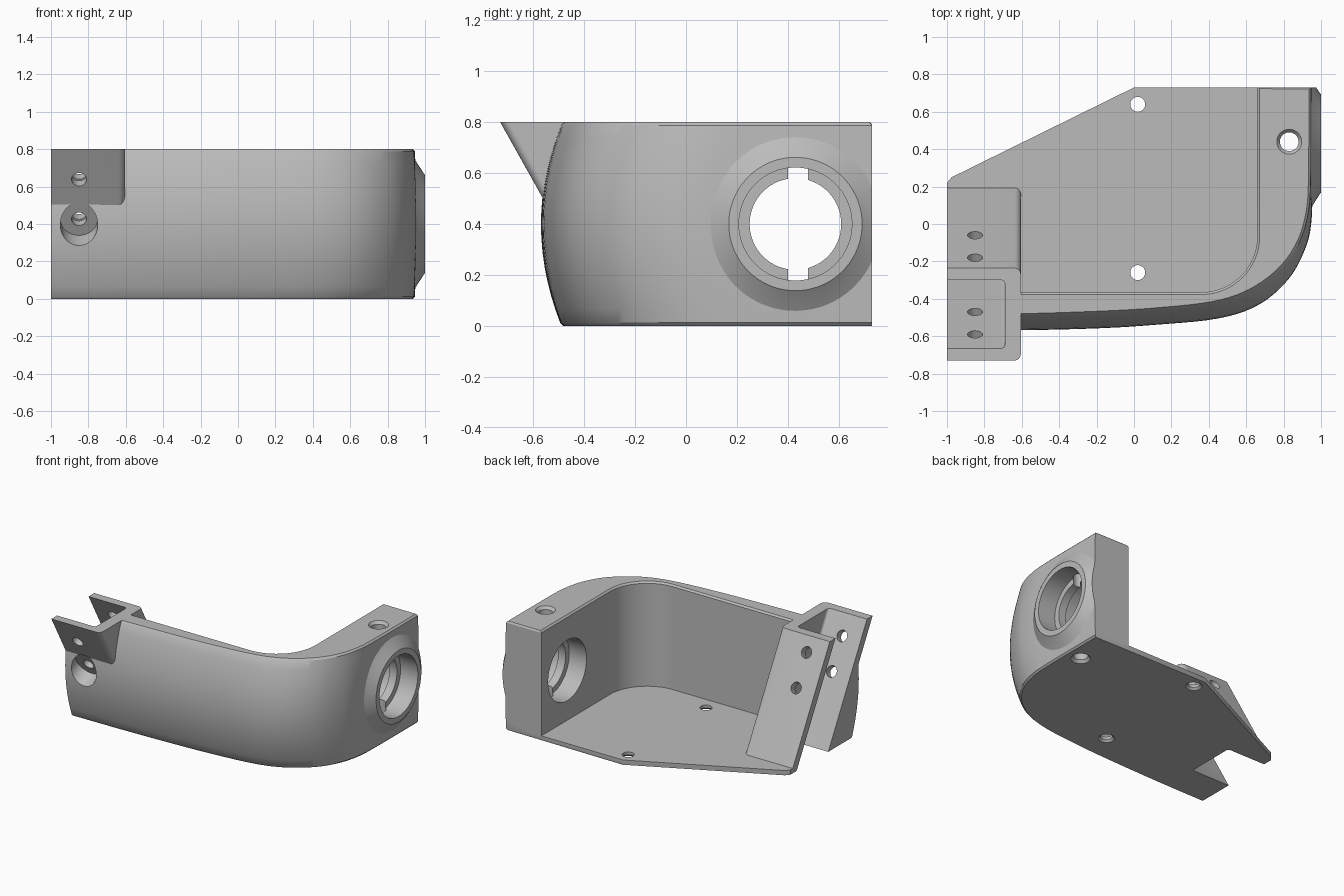
import bpy, bmesh, math
from mathutils import Vector

if "Cube" in bpy.data.objects:
    bpy.data.objects.remove(bpy.data.objects["Cube"])

SLOPE = 0.56           # backward lean of the channel per unit of height
grey = bpy.data.materials.new("plain grey")
grey.diffuse_color = (0.5, 0.5, 0.5, 1)
grey.use_nodes = True
grey.node_tree.nodes["Principled BSDF"].inputs["Base Color"].default_value = grey.diffuse_color


def loft(name, rings):
    """Closed solid through rings of equal point count."""
    bm = bmesh.new()
    loops = [[bm.verts.new(p) for p in r] for r in rings]
    n = len(loops[0])
    for a, b in zip(loops, loops[1:]):
        for i in range(n):
            j = (i + 1) % n
            bm.faces.new((a[i], a[j], b[j], b[i]))
    bm.faces.new(loops[0][::-1])
    bm.faces.new(loops[-1])
    bmesh.ops.recalc_face_normals(bm, faces=bm.faces)
    me = bpy.data.meshes.new(name)
    bm.to_mesh(me)
    bm.free()
    me.materials.append(grey)
    ob = bpy.data.objects.new(name, me)
    bpy.context.collection.objects.link(ob)
    return ob


def turned(name, start, direction, profile, seg=48):
    """Solid of revolution: profile holds (distance, radius) pairs."""
    d = Vector(direction).normalized()
    u = d.orthogonal().normalized()
    v = d.cross(u)
    s = Vector(start)
    ang = [2 * math.pi * i / seg for i in range(seg)]
    return loft(name, [[s + d * t + (u * math.cos(a) + v * math.sin(a)) * r for a in ang]
                       for t, r in profile])


def combine(target, tool, op):
    m = target.modifiers.new(op, 'BOOLEAN')
    m.operation, m.object, m.solver = op, tool, 'EXACT'
    bpy.context.view_layer.objects.active = target
    bpy.ops.object.modifier_apply(modifier=m.name)
    bpy.data.objects.remove(tool)


def spline(pts, steps=5):
    p = [Vector(q) for q in pts]
    p = [2 * p[0] - p[1]] + p + [2 * p[-1] - p[-2]]
    out = []
    for a, b, c, d in zip(p, p[1:], p[2:], p[3:]):
        for k in range(steps):
            t = k / steps
            out.append(0.5 * (2 * b + (c - a) * t + (2 * a - 5 * b + 4 * c - d) * t * t
                              + (3 * b - a - 3 * c + d) * t ** 3))
    return out + [p[-2]]


def arc(cx, cy, r, a0, a1, n=6):
    return [(cx + r * math.cos(math.radians(a0 + (a1 - a0) * i / n)),
             cy + r * math.sin(math.radians(a0 + (a1 - a0) * i / n))) for i in range(n + 1)]


def leaning(name, plan, z0, z1):
    """Plan outline given at z = 0.8, sheared towards the back going down."""
    return loft(name, [[(x, y + SLOPE * (0.8 - z), z) for x, y in plan] for z in (z0, z1)])


# Body with bulging front wall
rim = spline([(-1, -.49), (-.6, -.485), (-.2, -.472), (.1, -.455), (.42, -.42), (.62, -.355),
              (.78, -.24), (.88, -.1), (.93, .06), (.944, .25), (.946, .73)])
belly = spline([(-1, -.57), (-.6, -.568), (-.2, -.558), (.1, -.54), (.45, -.505), (.67, -.43),
                (.83, -.29), (.92, -.12), (.95, .03), (.953, .25), (.953, .73)])
back = [Vector(p) for p in ((0, .73), (-.975, .25), (-1, .22))]
levels = [0, .012] + [.012 + .776 * i / 14 for i in range(1, 14)] + [.788, .8]
rings = []
for z in levels:
    w = 1 - ((z - .4) / .4) ** 2
    s = .988 if z in (0, .8) else 1
    ring = [a.lerp(b, w) for a, b in zip(rim, belly)]
    rings.append([(max(p.x * s, -1) if p.x > -.99 else -1, p.y * s, z) for p in ring]
                 + [(p.x, p.y, z) for p in back])
body = loft("bracket_housing", rings)

# Flared boss around the side bore, trimmed flush with the back
boss = turned("boss", (.92, .43, .4), (1, 0, 0), [(0, .384), (.035, .33), (.075, .268), (.08, .262)], 72)
trim = loft("trim", [[(x, y, z) for x, y in ((.5, .73), (1.5, .73), (1.5, 1.2), (.5, 1.2))]
                     for z in (-.2, 1)])
combine(boss, trim, 'DIFFERENCE')
combine(body, boss, 'UNION')

# Open interior with rounded corner and chamfered rim
rings = []
for z, o in ((.035, 0), (.788, 0), (.802, .014)):
    plan = [(-1.2, -.365 - o)] + arc(.36, -.065, .3 + o, -90, 0, 16) + [(.66 + o, 1), (-1.2, 1)]
    rings.append([(x, y, z) for x, y in plan])
combine(body, loft("interior", rings), 'DIFFERENCE')

# Leaning channel block and its foot
plan = ([(-1, -.73)] + arc(-.64, -.695, .035, -90, 0) + arc(-.64, -.27, .035, 0, 90)
        + [(-1, -.235)])
combine(body, leaning("channel", plan, .004, .8), 'UNION')
foot = [(-.45, .004), (-.24, .004), (-.35, .19), (-.45, .19)]
combine(body, loft("foot", [[(x, y, z) for y, z in foot] for x in (-1, -.61)]), 'UNION')

# Slot between the two leaning plates
plan = ([(-1.2, -.665)] + arc(-.71, -.645, .02, -90, 0, 4) + arc(-.71, -.32, .02, 0, 90, 4)
        + [(-1.2, -.3)])
combine(body, leaning("slot", plan, -.1, .9), 'DIFFERENCE')

# Screw holes through the leaning plates
axis = Vector((0, 1, SLOPE)).normalized()
for face, ys in ((-.665, (-.59, -.47)), (-.235, (-.18, -.06))):
    for y in ys:
        c = Vector((-.85, y, .8 - (y - face) / SLOPE))
        combine(body, turned("hole", c - axis * .1, axis, [(0, .04), (.2, .04)], 32), 'DIFFERENCE')
        if y == -.47:   # recess for the lower front screw
            combine(body, turned("recess", c - axis * .052, -axis, [(0, .1), (.3, .1)]), 'DIFFERENCE')

# Side bore with a thin inner lip
for x0, x1, r in ((.5, 1.2, .18), (.5, .80, .222), (.86, 1.2, .222)):
    combine(body, turned("bore", (x0, .43, .4), (1, 0, 0), [(0, r), (x1 - x0, r)], 64), 'DIFFERENCE')

# Vertical pin hole, countersunk at both ends
combine(body, turned("pin_hole", (.83, .44, -.01), (0, 0, 1),
                     [(0, .075), (.03, .05), (.79, .05), (.82, .075)], 40), 'DIFFERENCE')

# Floor holes, countersunk below
for y in (.64, -.26):
    combine(body, turned("floor_hole", (.02, y, -.01), (0, 0, 1),
                         [(0, .065), (.025, .04), (.1, .04)], 32), 'DIFFERENCE')

bpy.ops.object.select_all(action='DESELECT')
body.select_set(True)
bpy.context.view_layer.objects.active = body
bpy.ops.object.shade_smooth_by_angle(angle=math.radians(28))
